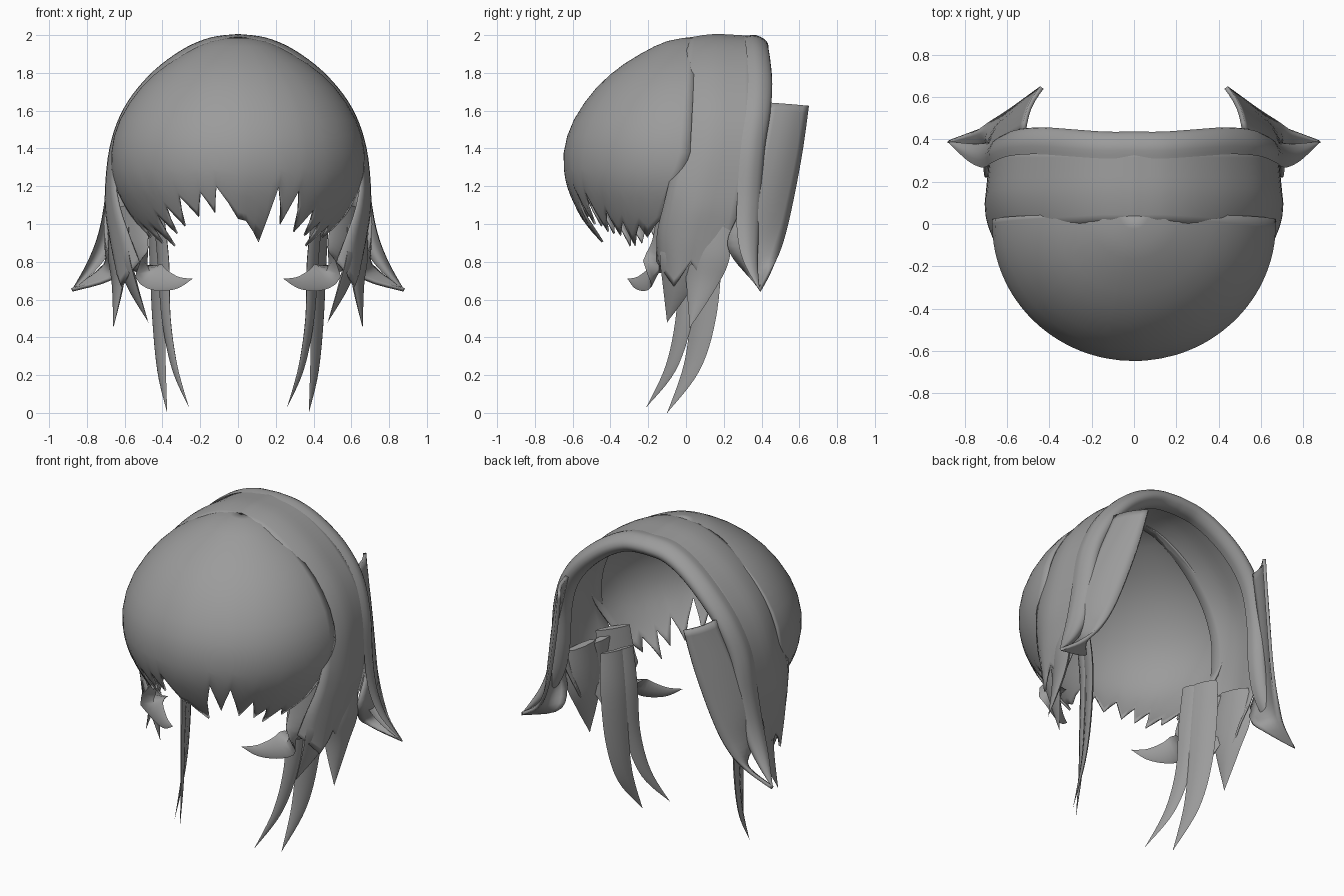
import bpy, math
from mathutils import Vector

if "Cube" in bpy.data.objects:
    bpy.data.objects.remove(bpy.data.objects["Cube"])

mat = bpy.data.materials.new("hair_grey")
mat.diffuse_color = (0.33, 0.33, 0.33, 1)
mat.use_nodes = True
mat.node_tree.nodes["Principled BSDF"].inputs["Base Color"].default_value = mat.diffuse_color


def spline(pts, steps):
    """Catmull-Rom through tuples of any length."""
    out, n = [], len(pts)
    for i in range(n - 1):
        a, b, c, d = pts[max(i - 1, 0)], pts[i], pts[i + 1], pts[min(i + 2, n - 1)]
        for k in range(steps):
            t = k / steps
            out.append(tuple(0.5 * (2 * q + (r - p) * t + (2 * p - 5 * q + 4 * r - s) * t * t
                                    + (3 * q - p - 3 * r + s) * t ** 3)
                             for p, q, r, s in zip(a, b, c, d)))
    return out + [tuple(pts[-1])]


def grid(name, rows, mirror=False, thick=0.0, closed=False):
    """Skin a list of equally long point rows."""
    n = len(rows[0])
    verts = [p for r in rows for p in r]
    faces = []
    for i in range(len(rows) - 1):
        for j in range(n if closed else n - 1):
            k = (j + 1) % n
            faces.append((i * n + j, i * n + k, (i + 1) * n + k, (i + 1) * n + j))
    if closed:
        faces.append(tuple(reversed(range(n))))
    me = bpy.data.meshes.new(name)
    me.from_pydata(verts, [], faces)
    me.materials.append(mat)
    ob = bpy.data.objects.new(name, me)
    bpy.context.collection.objects.link(ob)
    bpy.ops.object.select_all(action='DESELECT')
    ob.select_set(True)
    bpy.context.view_layer.objects.active = ob
    bpy.ops.object.mode_set(mode='EDIT')
    bpy.ops.mesh.select_all(action='SELECT')
    bpy.ops.mesh.remove_doubles(threshold=0.0005)
    bpy.ops.mesh.normals_make_consistent(inside=False)
    bpy.ops.object.mode_set(mode='OBJECT')
    bpy.ops.object.shade_smooth_by_angle(angle=math.radians(50))
    if mirror:
        m = ob.modifiers.new("mirror", 'MIRROR')
        m.merge_threshold = 0.002
    if thick:
        s = ob.modifiers.new("thickness", 'SOLIDIFY')
        s.thickness = thick
        s.offset = 0
    return ob


def lock(name, stations, across, thick=0.25):
    """Flattened tapering strand; stations are (x, y, z, width)."""
    rows, st = [], spline(stations, 6)
    for i, (x, y, z, w) in enumerate(st):
        tan = Vector(st[min(i + 1, len(st) - 1)][:3]) - Vector(st[max(i - 1, 0)][:3])
        tan.normalize()
        a = Vector(across)
        a = (a - tan * a.dot(tan)).normalized()
        b = tan.cross(a)
        w = max(w, 0.002) / 2
        rows.append([Vector((x, y, z)) + a * w * math.cos(k * math.pi / 4)
                     + b * w * thick * math.sin(k * math.pi / 4) for k in range(8)])
    return grid(name, rows, mirror=True, closed=True)


# Fringe: dome radiating from the crown, cut to a jagged hem
dome = spline([(0, 1.985), (.2, 1.965), (.385, 1.91), (.61, 1.815), (.8, 1.69), (.945, 1.53),
               (1, 1.37), (.98, 1.22), (.9, 1.09), (.8, .98), (.66, .87)], 10)
hem = [(-92, 1.05), (-88, .93), (-82, 1.0), (-76, .90), (-69, .99), (-62, .885), (-56, 1.06),
       (-49, .95), (-45, 1.1), (-38, .99), (-33, 1.15), (-25, 1.04), (-20, 1.17), (-14, 1.06),
       (-11, 1.2), (0, 1.03), (5, 1.02), (17, .905), (21, 1.2), (29, 1.0), (33, 1.18), (43, .96),
       (49, 1.08), (56, .94), (62, 1.02), (68, .885), (75, 1.0), (82, .93), (92, 1.05)]


def dome_point(phi, u):
    i = min(int(u), len(dome) - 2)
    f = u - i
    r, z = (dome[i][k] * (1 - f) + dome[i + 1][k] * f for k in (0, 1))
    a = math.radians(phi) * (1 - .2 * max(0, (1.35 - z) / .4))
    return (.665 * r * math.sin(a), -.642 * r * math.cos(a) + .04 * max(0, (z - 1.4) / .58), z)


cols = []
for (p0, z0), (p1, z1) in zip(hem, hem[1:]):
    for k in range(3 if p1 == hem[-1][0] else 2):
        p, z = p0 + (p1 - p0) * k / 2, z0 + (z1 - z0) * k / 2
        end = next(i for i, d in enumerate(dome) if d[1] <= z)
        end -= (z - dome[end][1]) / (dome[end - 1][1] - dome[end][1])
        us = [i * 65 / 12 for i in range(13)] + [65 + (end - 65) * i / 6 for i in range(1, 7)]
        cols.append([dome_point(p, u) for u in us])
grid("fringe", cols, thick=.012)

# Crown band: arch over the head, (x, z, front y, back y) from the top down
arch = spline([(0, 2.0, .0, .36), (.15, 1.98, .0, .36), (.305, 1.91, -.01, .36),
               (.465, 1.785, -.02, .36), (.6, 1.61, -.03, .36), (.675, 1.4, -.05, .35),
               (.7, 1.13, -.11, .3), (.68, .95, -.15, .26), (.645, .8, -.15, .2)], 5)
rows = []
for i, (x, z, y0, y1) in enumerate(arch):
    low = max(0, (1.2 - z) / .4)             # the front curls further in near the cheeks
    row = []
    for k in range(9):
        t = k / 8
        s = 1 - (.07 + .12 * low) * (1 - min(1, t * 2)) ** 2 - .06 * max(0, t - .5)
        drop = .13 * low ** 3 * math.sin(t * math.pi * 2) ** 2     # two-pointed lower hem
        row.append((x * s, y0 + (y1 - y0) * t,
                    (1 + (z - 1) * (1 - (1 - s) * .35) if z > 1 else z) - drop))
    rows.append(row)
grid("crown_band", rows, mirror=True, thick=.012)

# Back rim: rolled lip following the arch, flicking out at its lower tip
path = spline([(0, 1.99, 0, 1), (.15, 1.975, 0, 1), (.305, 1.905, .01, 1), (.465, 1.775, .02, 1),
               (.59, 1.61, .01, 1), (.665, 1.4, -.02, 1), (.695, 1.13, -.04, 1),
               (.73, .95, -.05, .9), (.79, .8, -.05, .6), (.88, .65, -.03, .03)], 5)
lip = spline([(0.005, .31), (.01, .37), (-.02, .425), (-.06, .435), (-.095, .40), (-.1, .35)], 3)
rows = []
for i, (x, z, dy, s) in enumerate(path):
    a, b = path[max(i - 1, 0)], path[min(i + 1, len(path) - 1)]
    n = Vector((a[1] - b[1], 0, b[0] - a[0])).normalized()
    if i == 0:
        n = Vector((0, 0, 1))
    rows.append([(x + n.x * o * s, .42 + dy + (y - .42) * s, z + n.z * o * s) for o, y in lip])
grid("back_rim", rows, mirror=True)

# Back flaps: broad panels hanging behind the ears, (back edge xyz, front edge xyz)
flap = spline([(.435, .645, 1.625, .52, .44, 1.64), (.49, .605, 1.35, .62, .38, 1.35),
               (.58, .54, 1.02, .695, .29, 1.08), (.66, .49, .84, .69, .22, .89),
               (.75, .44, .74, .64, .33, .73), (.88, .39, .65, .878, .388, .65)], 5)
rows = []
for r in flap:
    a, b = Vector(r[:3]), Vector(r[3:])
    w = (a - b).length
    rows.append([a.lerp(b, k / 6) + Vector((.07, .04, 0)) * w * math.sin(k * math.pi / 6)
                 for k in range(7)])
grid("back_flap", rows, mirror=True, thick=.02)

# Side tips under the band
S = (.3, 1, 0)
lock("side_tip_front", [(.6, 0, 1.05, .16), (.61, -.03, .85, .22), (.56, -.05, .68, .16),
                        (.475, -.1, .48, 0)], S)
lock("side_tip_back", [(.64, .13, 1.05, .2), (.64, .11, .85, .26), (.635, .08, .68, .17),
                       (.66, .02, .45, 0)], S)

# Cheek curl sweeping forward and inward
lock("cheek_curl", [(.57, -.08, 1.1, .2), (.545, -.1, .88, .22), (.46, -.17, .735, .16),
                    (.34, -.25, .69, .08), (.24, -.31, .71, 0)], (-.5, -.5, -.7), .2)

# Long hanging strands
lock("long_strand_back", [(.45, .1, 1.05, .15), (.43, .11, .8, .17), (.42, .09, .5, .15),
                          (.405, .03, .24, .1), (.375, -.1, 0, 0)], (.5, 1, 0), .2)
lock("long_strand_front", [(.42, .02, 1.05, .12), (.395, .02, .8, .13), (.38, -.01, .5, .1),
                           (.335, -.08, .24, .065), (.26, -.21, .03, 0)], (.5, 1, 0), .25)
